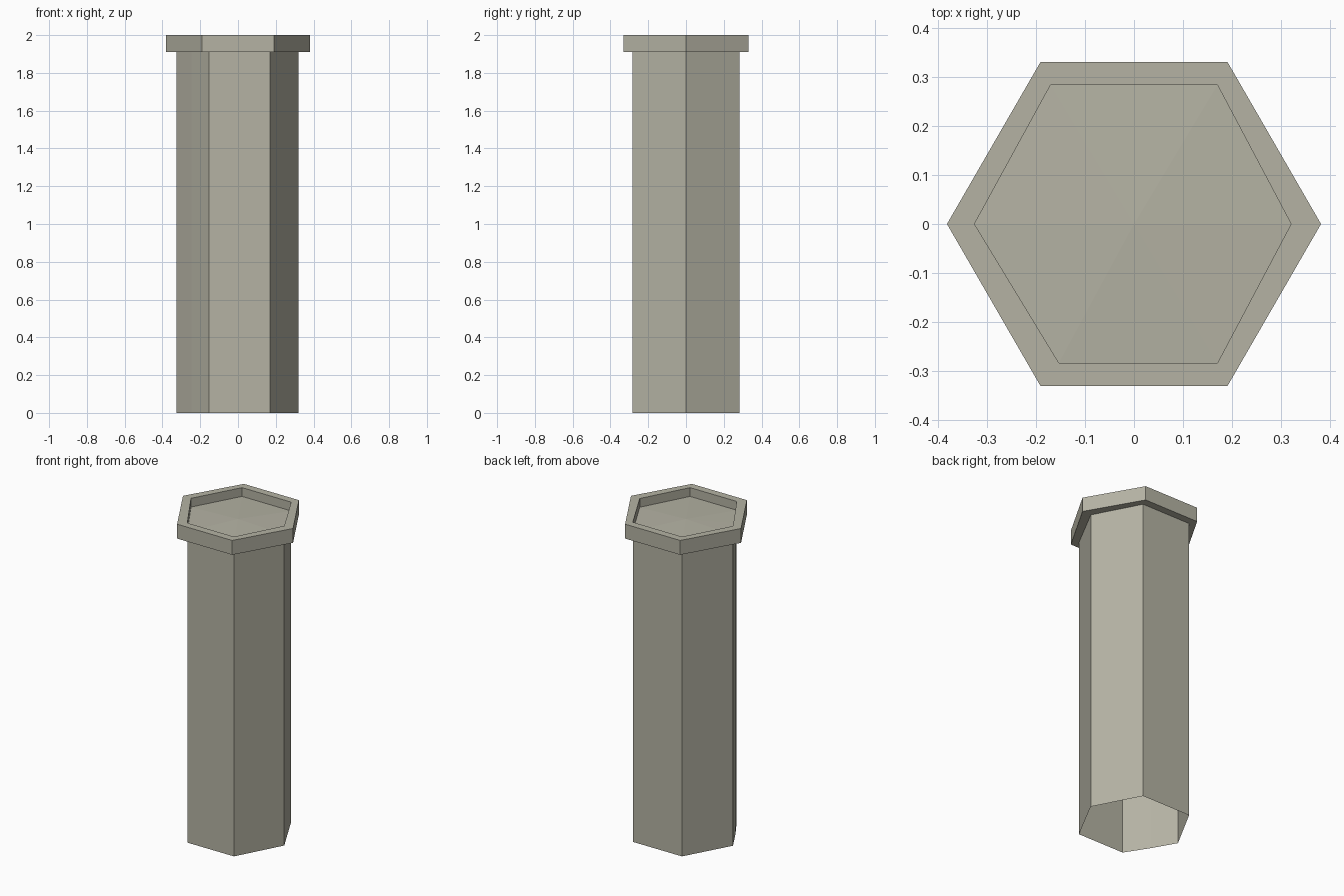
import bpy, bmesh, math

if "Cube" in bpy.data.objects:
    bpy.data.objects.remove(bpy.data.objects["Cube"])

stone = bpy.data.materials.new("warm grey stone")
stone.diffuse_color = (0.46, 0.45, 0.37, 1)
stone.use_nodes = True
stone.node_tree.nodes["Principled BSDF"].inputs["Base Color"].default_value = stone.diffuse_color

Z_TOP, Z_RIM, Z_FLOOR = 2.0, 1.91, 1.945

# Hollow column outline, with one slightly skewed front-left corner
SHAFT = [(0.32, 0), (0.17, 0.283), (-0.17, 0.283), (-0.325, 0),
         (-0.245, -0.14), (-0.153, -0.283), (0.17, -0.283)]
# Regular hexagon for the outside of the rim
OUTER = [(0.381 * math.cos(math.radians(60 * i)),
          0.381 * math.sin(math.radians(60 * i))) for i in range(6)]
INNER = [p for i, p in enumerate(SHAFT) if i != 4]


def make(name, build):
    bm = bmesh.new()
    build(bm)
    mesh = bpy.data.meshes.new(name)
    bm.to_mesh(mesh)
    bm.free()
    mesh.materials.append(stone)
    obj = bpy.data.objects.new(name, mesh)
    bpy.context.collection.objects.link(obj)
    return obj


def ring(bm, pts, z):
    return [bm.verts.new((x, y, z)) for x, y in pts]


def bridge(bm, a, b):
    n = len(a)
    for i in range(n):
        j = (i + 1) % n
        bm.faces.new((a[i], a[j], b[j], b[i]))


# Open-bottomed shaft
def shaft(bm):
    bridge(bm, ring(bm, SHAFT, 0), ring(bm, SHAFT, Z_FLOOR))


# Collar around the top
def rim(bm):
    loops = [ring(bm, INNER, Z_RIM), ring(bm, OUTER, Z_RIM),
             ring(bm, OUTER, Z_TOP), ring(bm, INNER, Z_TOP)]
    for i in range(4):
        bridge(bm, loops[i], loops[(i + 1) % 4])


# Very shallow raised floor inside the collar
def cap(bm):
    edge = ring(bm, SHAFT, Z_FLOOR)
    peak = bm.verts.new((0, 0, Z_FLOOR + 0.012))
    for i in range(len(edge)):
        bm.faces.new((edge[i], edge[(i + 1) % len(edge)], peak))


make("column_shaft", shaft)
make("top_rim", rim)
make("recessed_cap", cap)
